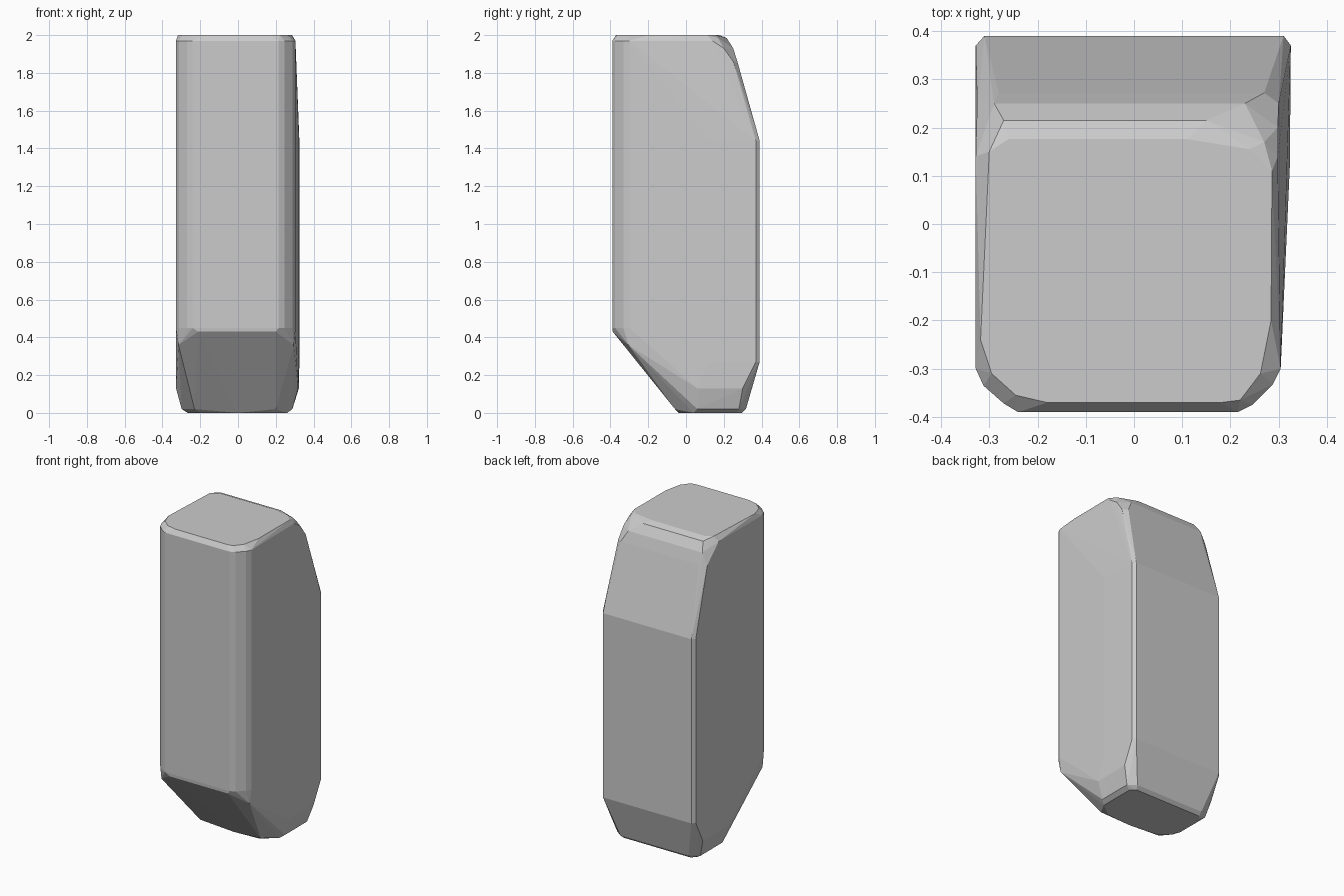
import bpy, bmesh

bm = bmesh.new()


def ring(z, pts):
    for x, y in pts:
        bm.verts.new((x, y, z))


# Rounded front corners of the upright body, at the top and lower ends
front = [(-0.328, -0.30), (-0.312, -0.335), (-0.27, -0.372), (-0.24, -0.39),
         (0.215, -0.39), (0.245, -0.375), (0.288, -0.332), (0.304, -0.30)]
ring(1.97, front)
ring(0.45, front)
ring(0.43, [(-0.21, -0.388), (0.20, -0.388)])

# Flat top with a thin bevel
ring(2.0, [(-0.318, -0.24), (-0.295, -0.31), (-0.245, -0.355), (-0.18, -0.37),
           (0.18, -0.37), (0.22, -0.365), (0.262, -0.31), (0.284, -0.20),
           (0.286, 0.11), (0.24, 0.155), (0.11, 0.176), (-0.26, 0.176), (-0.30, 0.15)])
ring(1.97, [(-0.328, 0.14), (0.298, 0.14)])

# Rounded shoulder leading into the upper back slope
ring(1.985, [(-0.27, 0.215), (0.15, 0.215), (0.27, 0.17)])
ring(1.93, [(-0.29, 0.25), (0.23, 0.25), (0.298, 0.20)])
ring(1.86, [(-0.325, 0.25), (-0.28, 0.272), (0.27, 0.272), (0.30, 0.25)])

# Back panel, with narrow vertical corner bevels
back = [(-0.328, 0.37), (-0.31, 0.39), (0.31, 0.39), (0.325, 0.37)]
ring(1.44, back)
ring(0.27, back)
ring(1.45, [(0.323, 0.12)])
ring(0.27, [(0.323, 0.12)])

# Sides where they meet the bevelled lower slopes
ring(0.13, [(-0.328, 0.04), (-0.328, 0.30), (0.318, 0.06), (0.322, 0.30)])
ring(0.36, [(-0.315, -0.318), (0.295, -0.305)])

# Base
ring(0.02, [(-0.298, 0.06), (-0.298, 0.28), (0.288, 0.06), (0.288, 0.28),
            (-0.24, 0.317), (0.24, 0.317), (-0.23, -0.05), (0.20, -0.058)])
ring(0.0, [(-0.26, 0.04), (-0.20, -0.02), (0.0, -0.04), (0.17, -0.03), (0.26, 0.04),
           (0.26, 0.27), (0.23, 0.297), (-0.24, 0.297), (-0.265, 0.27)])

# Wrap the sections in one faceted skin
res = bmesh.ops.convex_hull(bm, input=bm.verts[:])
loose = [v for v in bm.verts if not v.link_faces]
bmesh.ops.delete(bm, geom=loose, context='VERTS')
bmesh.ops.dissolve_limit(bm, angle_limit=0.02, verts=bm.verts[:], edges=bm.edges[:])
bmesh.ops.recalc_face_normals(bm, faces=bm.faces[:])

mesh = bpy.data.meshes.new("faceted_block")
bm.to_mesh(mesh)
bm.free()
block = bpy.data.objects.new("faceted_block", mesh)
bpy.context.collection.objects.link(block)
